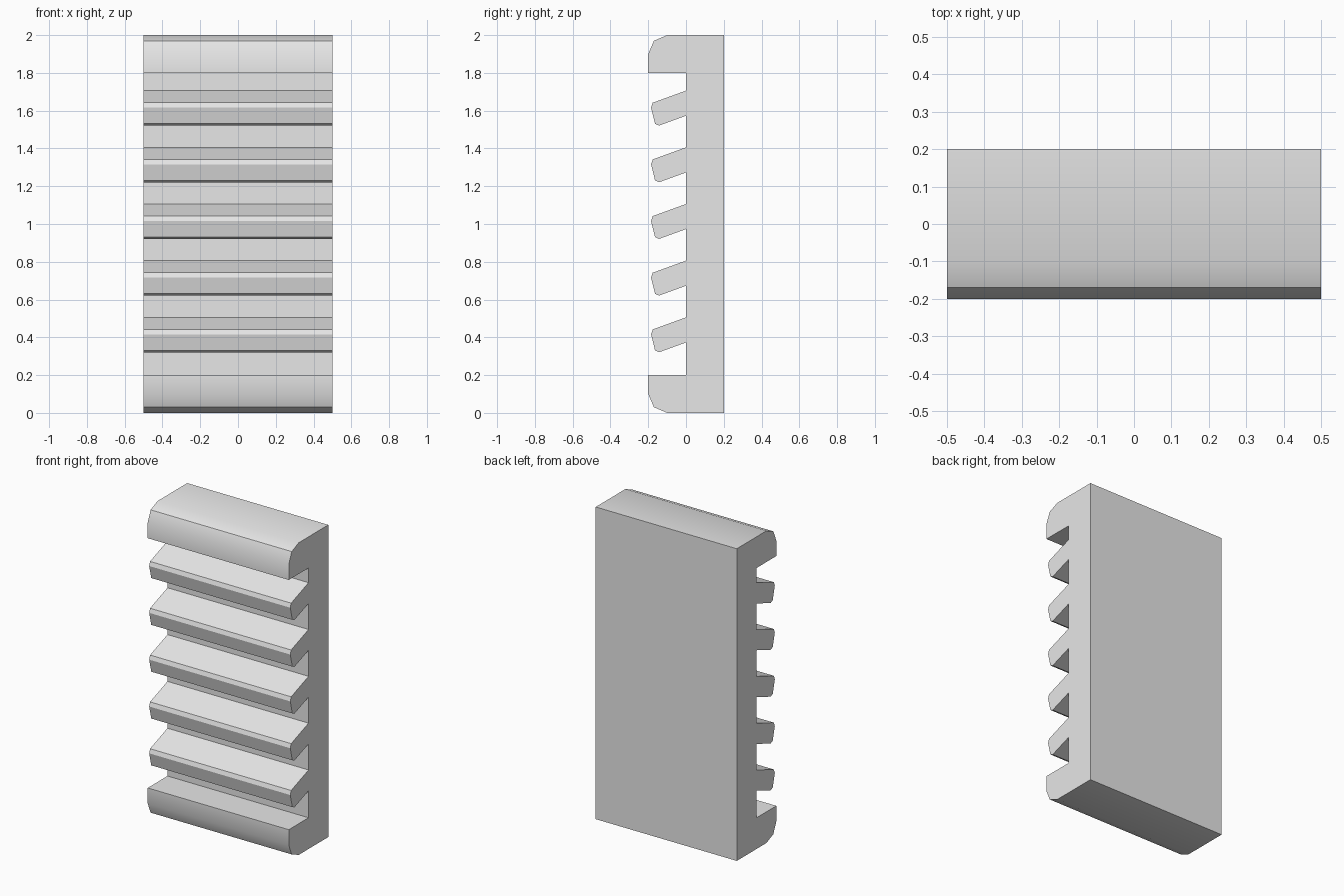
import bpy, bmesh, math
from mathutils import Vector

cube = bpy.data.objects.get("Cube")
if cube:
    bpy.data.objects.remove(cube, do_unlink=True)

HALF_WIDTH, HALF_DEPTH, HEIGHT = 0.5, 0.2, 2.0

grey = bpy.data.materials.new("light_grey")
grey.use_nodes = True
grey.diffuse_color = (0.8, 0.8, 0.8, 1)
grey.node_tree.nodes["Principled BSDF"].inputs["Base Color"].default_value = (0.8, 0.8, 0.8, 1)

# Rounded lip at the bottom, from the back corner to the recess (y, z)
lip = [(HALF_DEPTH, 0), (-0.1, 0), (-0.17, 0.03), (-0.2, 0.1), (-0.2, 0.2), (0, 0.2)]
# One drooping slat, from its lower root round to its upper root
slat = [(0, 0.373), (-0.143, 0.321), (-0.164, 0.331),
        (-0.185, 0.616 - 0.2), (-0.176, 0.442), (0, 0.506)]

# Side outline: bottom lip, five slats, mirrored top lip
outline = list(lip)
for i in range(5):
    outline += [(y, z + 0.3 * i) for y, z in slat]
outline += [(y, HEIGHT - z) for y, z in reversed(lip)]

# Extrude the outline across the full width
bm = bmesh.new()
side = bm.faces.new([bm.verts.new((-HALF_WIDTH, y, z)) for y, z in outline])
result = bmesh.ops.extrude_face_region(bm, geom=[side], use_keep_orig=True)
moved = [g for g in result["geom"] if isinstance(g, bmesh.types.BMVert)]
bmesh.ops.translate(bm, verts=moved, vec=Vector((2 * HALF_WIDTH, 0, 0)))
bmesh.ops.recalc_face_normals(bm, faces=bm.faces)
mesh = bpy.data.meshes.new("slatted_panel")
bm.to_mesh(mesh)
bm.free()
mesh.materials.append(grey)

panel = bpy.data.objects.new("slatted_panel", mesh)
bpy.context.collection.objects.link(panel)

# Smooth the rounded lips and slat tips, keep the other edges crisp
bpy.ops.object.select_all(action='DESELECT')
panel.select_set(True)
bpy.context.view_layer.objects.active = panel
bpy.ops.object.shade_smooth_by_angle(angle=math.radians(30))
